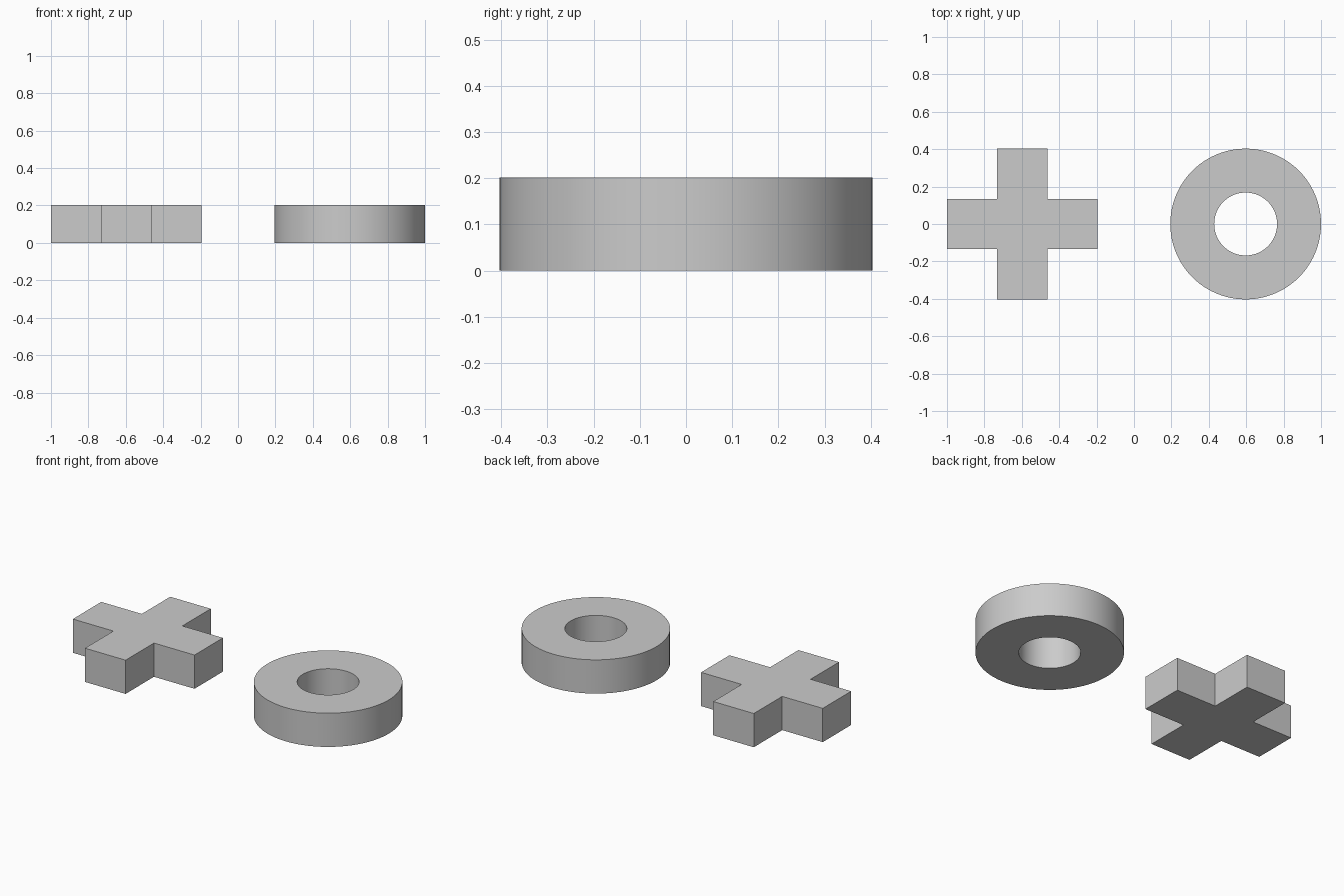
import bpy, bmesh
from math import cos, sin, tau, radians

if "Cube" in bpy.data.objects:
    bpy.data.objects.remove(bpy.data.objects["Cube"])

R = 0.403          # half width of each piece
H = 0.202          # thickness
OFFSET = 1 - R     # piece centres along x


def make_object(name, bm, x):
    bmesh.ops.recalc_face_normals(bm, faces=bm.faces)
    mesh = bpy.data.meshes.new(name)
    bm.to_mesh(mesh)
    bm.free()
    obj = bpy.data.objects.new(name, mesh)
    obj.location.x = x
    bpy.context.collection.objects.link(obj)
    return obj


# Cross piece: one arm corner outline turned four times, then extruded
a = R / 3
bm = bmesh.new()
outline = []
for c, s in ((1, 0), (0, 1), (-1, 0), (0, -1)):
    for x, y in ((R, -a), (R, a), (a, a)):
        outline.append(bm.verts.new((x * c - y * s, x * s + y * c, 0)))
base = bm.faces.new(outline)
top = bmesh.ops.extrude_face_region(bm, geom=[base], use_keep_orig=True)
bmesh.ops.translate(bm, vec=(0, 0, H),
                    verts=[v for v in top["geom"] if isinstance(v, bmesh.types.BMVert)])
make_object("cross_piece", bm, -OFFSET)

# Ring piece: rectangular section swept around the hole
SIDES = 96
HOLE = 0.168
section = ((HOLE, 0), (R, 0), (R, H), (HOLE, H))
bm = bmesh.new()
loops = [[bm.verts.new((r * cos(tau * i / SIDES), r * sin(tau * i / SIDES), z))
          for r, z in section] for i in range(SIDES)]
for i in range(SIDES):
    p, q = loops[i], loops[(i + 1) % SIDES]
    for k in range(4):
        n = (k + 1) % 4
        bm.faces.new((p[k], q[k], q[n], p[n]))
ring = make_object("ring_piece", bm, OFFSET)

# Smooth round walls, sharp rims
bpy.context.view_layer.objects.active = ring
ring.select_set(True)
bpy.ops.object.shade_smooth_by_angle(angle=radians(30))
